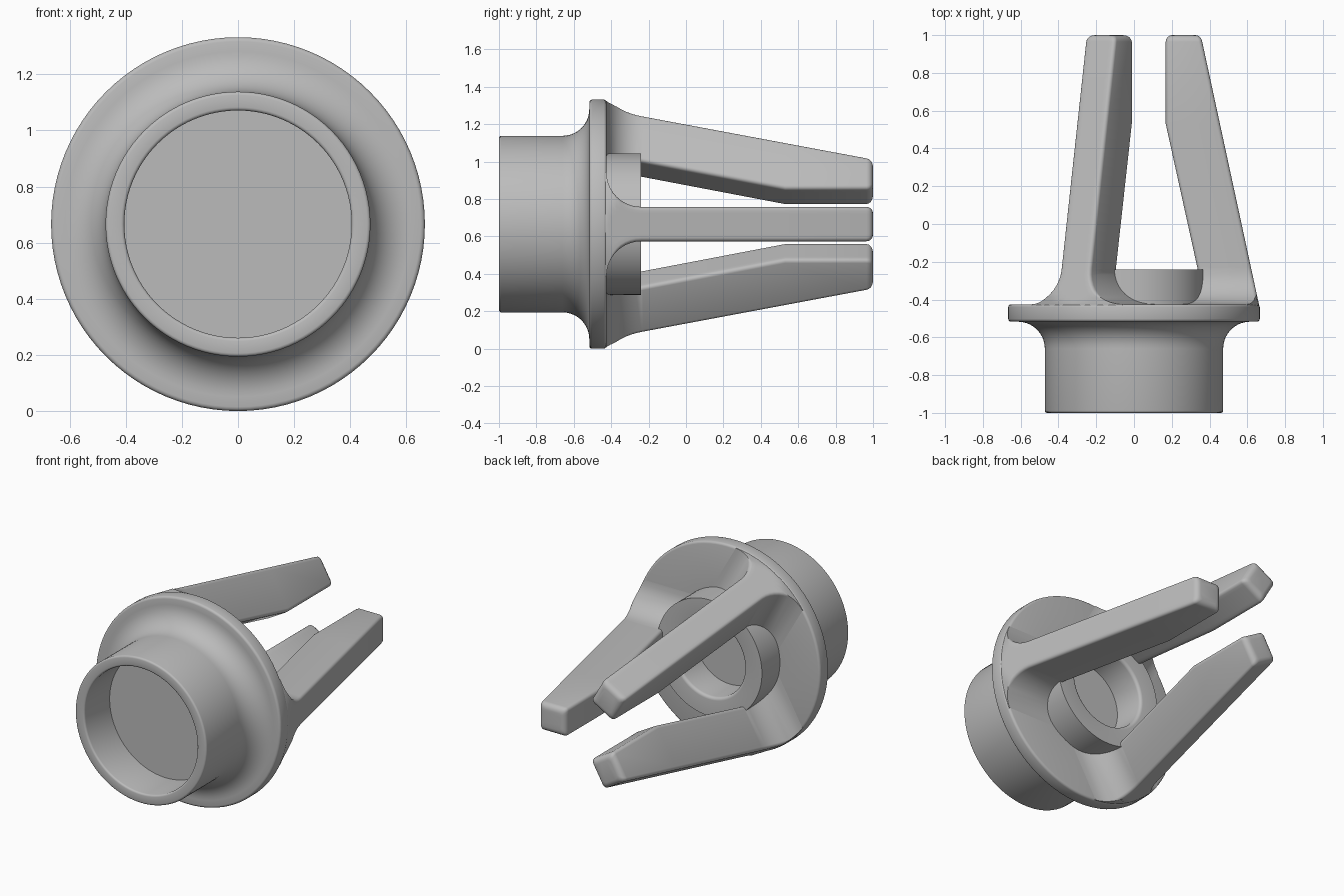
import bpy
import bmesh
from math import sin, cos, pi, sqrt, radians
from mathutils import Matrix, Vector

cube = bpy.data.objects.get("Cube")
if cube:
    bpy.data.objects.remove(cube)

CENTRE = 0.666
FLANGE_R, HUB_R = 0.666, 0.378
HUB_END, FLANGE_BACK = -0.24, -0.425

grey = bpy.data.materials.new("plain_grey")
grey.use_nodes = True
colour = (0.5, 0.5, 0.5, 1)
grey.diffuse_color = colour
grey.node_tree.nodes["Principled BSDF"].inputs["Base Color"].default_value = colour


def finish(bm, name):
    bmesh.ops.recalc_face_normals(bm, faces=bm.faces)
    mesh = bpy.data.meshes.new(name)
    bm.to_mesh(mesh)
    bm.free()
    mesh.materials.append(grey)
    obj = bpy.data.objects.new(name, mesh)
    bpy.context.collection.objects.link(obj)
    obj.location.z = CENTRE
    bpy.ops.object.select_all(action="DESELECT")
    obj.select_set(True)
    bpy.context.view_layer.objects.active = obj
    bpy.ops.object.shade_smooth_by_angle(angle=radians(35))
    return obj


def arc(r, y, radius, start, end, steps):
    """Points of an arc in the (radius, y) plane, angles in degrees."""
    angles = [radians(start + (end - start) * i / steps) for i in range(steps + 1)]
    return [(r + radius * cos(a), y + radius * sin(a)) for a in angles]


# Collar, flange and hub as one turned body around the y axis
profile = [(0, -0.74), (0.405, -0.74)]
profile += arc(0.417, -0.988, 0.012, 180, 270, 3)
profile += arc(0.46, -0.988, 0.012, 270, 360, 3)
profile += arc(0.615, -0.66, 0.143, 180, 90, 10)
profile += arc(FLANGE_R - 0.015, -0.502, 0.015, 270, 360, 3)
profile += arc(FLANGE_R - 0.015, FLANGE_BACK - 0.015, 0.015, 0, 90, 3)
profile += [(HUB_R, FLANGE_BACK), (HUB_R, HUB_END)]
profile += arc(0.27, HUB_END - 0.02, 0.02, 90, 180, 4)
profile += [(0.25, -0.45), (0, -0.45)]

bm = bmesh.new()
verts = [bm.verts.new((r, y, 0)) for r, y in profile]
edges = [bm.edges.new(pair) for pair in zip(verts, verts[1:])]
bmesh.ops.spin(bm, geom=verts + edges, cent=(0, 0, 0), axis=(0, 1, 0),
               angle=2 * pi, steps=96, use_duplicate=False)
bmesh.ops.remove_doubles(bm, verts=bm.verts, dist=0.0001)
finish(bm, "collar_and_flange")

# Arm outline along y: half width, inner radius and outer radius
HALF, FLARE, TIP, ROUND = 0.092, 0.185, 0.035, 0.02


def inner_radius(y):
    return 0.168 + 0.22 * max(0, 0.53 - y)


def outer_radius(y):
    return 0.36 + 0.216 * max(0, 0.97 - y)


def ring(bm, y, half, inset=0.0):
    """Rounded cross-section, trimmed by the flange outside and hub inside."""
    half -= inset
    side = []
    for i in range(5):
        a = i * pi / 8
        side.append((half - ROUND + ROUND * cos(a), ROUND * (1 - sin(a))))
    flat = half - ROUND
    spread = side + [(flat * k / 4, 0) for k in range(3, -4, -1)]
    spread += [(-t, d) for t, d in reversed(side)]
    outer, inner = [], []
    for t, drop in spread:
        r_out = min(outer_radius(y) - inset - drop, sqrt((FLANGE_R - 0.004) ** 2 - t * t))
        r_in = inner_radius(y) + inset + drop
        if y <= HUB_END:
            r_in = min(r_in, sqrt((HUB_R - 0.012) ** 2 - t * t))
        outer.append((r_out, y, t))
        inner.append((r_in, y, t))
    return [bm.verts.new(p) for p in outer + inner[::-1]]


def build_arm(name, angle):
    bm = bmesh.new()
    rings = [ring(bm, -0.46, HALF + FLARE)]
    # Flared foot
    for i in range(10, -1, -1):
        a = i * pi / 20
        rings.append(ring(bm, HUB_END - FLARE * sin(a), HALF + FLARE * (1 - cos(a))))
    # Straight shank with a bend on the inside
    rings += [ring(bm, y, HALF) for y in (-0.23, 0.53)]
    # Rounded tip
    for i in range(5):
        a = i * pi / 8
        rings.append(ring(bm, 1 - TIP + TIP * sin(a), HALF, TIP * (1 - cos(a))))
    for low, high in zip(rings, rings[1:]):
        n = len(low)
        for k in range(n):
            j = (k + 1) % n
            bm.faces.new((low[k], low[j], high[j], high[k]))
    bm.faces.new(rings[0])
    bm.faces.new(rings[-1])
    bm.transform(Matrix.Rotation(angle, 4, Vector((0, 1, 0))))
    finish(bm, name)


for i, name in enumerate(("left_arm", "lower_arm", "upper_arm")):
    build_arm(name, i * 2 * pi / 3)
